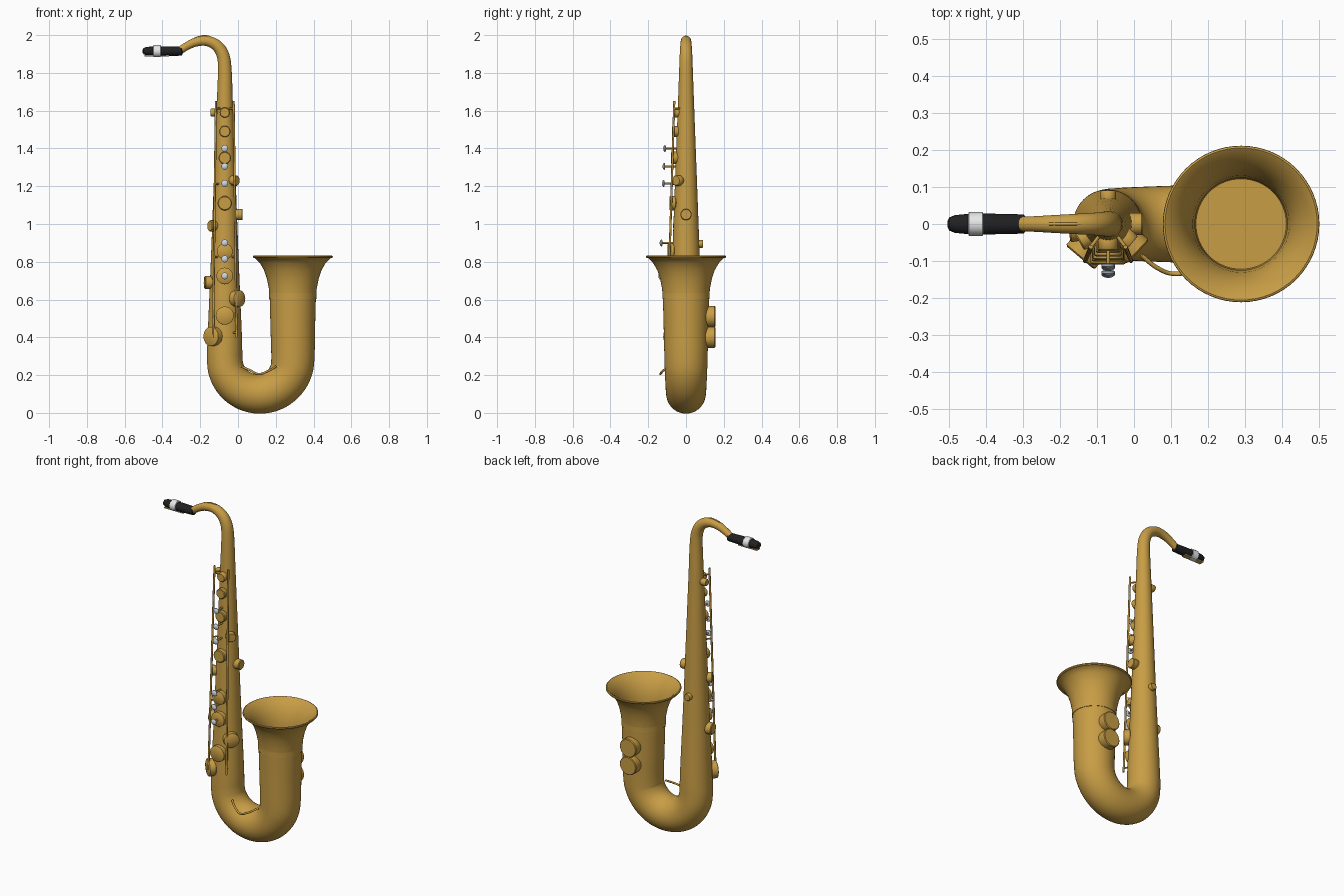
import bpy
import bmesh
from math import cos, sin, tau, radians
from mathutils import Vector

if "Cube" in bpy.data.objects:
    bpy.data.objects.remove(bpy.data.objects["Cube"])


def make_material(name, red, green, blue):
    material = bpy.data.materials.new(name)
    material.use_nodes = True
    colour = (red, green, blue, 1)
    material.diffuse_color = colour
    material.node_tree.nodes["Principled BSDF"].inputs["Base Color"].default_value = colour
    return material


BRASS = make_material("brass", .58, .34, .06)
EBONITE = make_material("black ebonite", .015, .015, .015)
SILVER = make_material("silver band", .8, .8, .8)
PEARL = make_material("pearl", .62, .68, .76)
CANE = make_material("cane reed", .58, .38, .14)


def finish(bm, name, material):
    bmesh.ops.recalc_face_normals(bm, faces=bm.faces)
    mesh = bpy.data.meshes.new(name)
    bm.to_mesh(mesh)
    bm.free()
    mesh.materials.append(material)
    mesh.shade_smooth()
    mesh.set_sharp_from_angle(angle=radians(40))
    obj = bpy.data.objects.new(name, mesh)
    bpy.context.collection.objects.link(obj)
    return obj


def skin(bm, rings):
    """Join neighbouring rings of vertices with quads."""
    for low, high in zip(rings, rings[1:]):
        for i in range(len(low)):
            j = (i + 1) % len(low)
            bm.faces.new((low[i], low[j], high[j], high[i]))


def lathe(name, profile, origin, axis, material, sides=32, scale=(1, 1, 1)):
    """Turn (radius, height) pairs about an axis and cap both ends."""
    bm = bmesh.new()
    turn = Vector((0, 0, 1)).rotation_difference(Vector(axis))
    rings = []
    for radius, height in profile:
        points = [Vector((radius * cos(tau * i / sides), radius * sin(tau * i / sides), height))
                  for i in range(sides)]
        rings.append([bm.verts.new(Vector(origin) + (turn @ p) * Vector(scale)) for p in points])
    skin(bm, rings)
    bm.faces.new(rings[0])
    bm.faces.new(rings[-1])
    return finish(bm, name, material)


def rod(name, points, radius, smooth=False):
    """Round rod through a list of points."""
    curve = bpy.data.curves.new(name, "CURVE")
    curve.dimensions = "3D"
    curve.bevel_depth = radius
    curve.bevel_resolution = 2
    curve.use_fill_caps = True
    spline = curve.splines.new("BEZIER")
    spline.bezier_points.add(len(points) - 1)
    for target, point in zip(spline.bezier_points, points):
        target.co = point
        target.handle_left_type = target.handle_right_type = "AUTO" if smooth else "VECTOR"
    curve.materials.append(BRASS)
    obj = bpy.data.objects.new(name, curve)
    bpy.context.collection.objects.link(obj)
    return obj


def blend(a, b, c, d, t):
    """Smooth interpolation from b to c."""
    return .5 * (2 * b + (c - a) * t + (2 * a - 5 * b + 4 * c - d) * t * t
                 + (3 * b - a - 3 * c + d) * t ** 3)


# Conical tube: neck, body, bow and lower bell as (x, z, radius)
neck = [(-.32, 1.91, .02), (-.27, 1.942, .021), (-.22, 1.964, .024), (-.165, 1.969, .027),
        (-.115, 1.947, .03), (-.082, 1.9, .033), (-.07, 1.82, .036)]
body = [(-.07, 1.6, .044), (-.07, 1.2, .059), (-.07, .8, .074), (-.07, .4, .091)]
bow = []
for step in range(9):
    angle = tau / 2 * (1 + step / 8)
    bow.append((.11 + .18 * cos(angle), .28 + .18 * sin(angle), .094 + .0025 * step))
keys = [Vector(p) for p in neck + body + bow + [(.29, .45, .118), (.29, .6, .122)]]

samples = []
padded = [keys[0] * 2 - keys[1]] + keys + [keys[-1] * 2 - keys[-2]]
for k in range(len(keys) - 1):
    samples += [blend(*padded[k:k + 4], t / 5) for t in range(5)]
samples.append(keys[-1])

bm = bmesh.new()
rings = []
for k, (x, z, radius) in enumerate(samples):
    ahead = samples[min(k + 1, len(samples) - 1)]
    behind = samples[max(k - 1, 0)]
    along = Vector((ahead.x - behind.x, 0, ahead.y - behind.y)).normalized()
    across = Vector((along.z, 0, -along.x))
    rings.append([bm.verts.new(Vector((x, 0, z)) + across * radius * cos(tau * i / 48)
                               + Vector((0, radius * sin(tau * i / 48), 0))) for i in range(48)])
skin(bm, rings)
bm.faces.new(rings[0])
finish(bm, "tube", BRASS)

# Flared bell with rolled rim and hollow mouth
flare = [(.122, .6), (.127, .66), (.137, .71), (.152, .755), (.175, .795), (.2, .819)]
rim = [(.208, .82), (.212, .825), (.211, .831), (.206, .833), (.201, .83)]
inside = [(max(radius - .006, .125), height + .004) for radius, height in reversed(flare[:-1])]
lathe("bell", flare + rim + inside, (.29, 0, 0), (0, 0, 1), BRASS, 64)

# Mouthpiece, band and reed
tip = (-.295, 0, 1.915)
lathe("mouthpiece", [(.02, 0), (.026, .003), (.028, .09), (.028, .15), (.024, .19), (.018, .205),
                     (.008, .21)], tip, (-1, 0, 0), EBONITE, scale=(1, 1, .92))
lathe("mouthpiece_band", [(.027, .113), (.032, .115), (.032, .152), (.027, .154)],
      tip, (-1, 0, 0), SILVER)
bm = bmesh.new()
bmesh.ops.create_cube(bm, size=1)
for v in bm.verts:
    v.co = Vector((-.43, 0, 1.89)) + v.co * Vector((.13, .03, .007))
finish(bm, "reed", CANE)


# Key cups on the body
def bore(z):
    return .044 + (1.6 - z) * .0375


def key_cup(name, z, radius, angle, reach=.025):
    start = bore(z) - .012
    end = bore(z) + reach
    facing = (cos(radians(angle)), sin(radians(angle)), 0)
    profile = [(radius * .9, start), (radius, start + .004), (radius, end - .004),
               (radius * .88, end)]
    lathe(name, profile, (-.07, 0, z), facing, BRASS, 24)


front_cups = [(1.59, .027), (1.49, .03), (1.35, .033), (1.11, .038), (.855, .042),
              (.725, .044), (.515, .048)]
for number, (z, radius) in enumerate(front_cups):
    key_cup(f"front_key_{number + 1}", z, radius, -90)
side_cups = [(1.59, .021, 180, .03), (1.23, .028, -40, .025), (1.05, .03, 0, .03),
             (.99, .03, -150, .025), (.895, .021, 90, .02), (.69, .035, -172, .03),
             (.605, .044, -43, .03), (.405, .051, -130, .03)]
for number, (z, radius, angle, reach) in enumerate(side_cups):
    key_cup(f"side_key_{number + 1}", z, radius, angle, reach)

# Pearl finger buttons on stems
for number, z in enumerate((1.4, 1.305, 1.215, .9, .815, .725)):
    depth = bore(z) + .055
    rod(f"button_stem_{number + 1}", [(-.07, -bore(z) + .01, z), (-.07, -depth, z)], .005)
    lathe(f"pearl_button_{number + 1}", [(.013, 0), (.018, .003), (.018, .007), (.012, .012),
                                         (.004, .014)], (-.07, -depth, z), (0, -1, 0), PEARL, 20)

# Paired cups on the back of the bell
for name, z in (("upper_bell_key", .51), ("lower_bell_key", .4)):
    lathe(name, [(.052, .09), (.056, .1), (.056, .151), (.052, .155)],
          (.29, 0, z), (0, 1, 0), BRASS)

# Long key rods and their posts
for name, side in (("right", -1), ("left", 1)):
    top = Vector((-.07 + side * .047, -.062, 1.65))
    bottom = Vector((-.07 + side * .062, -.1, .4))
    rod(f"{name}_key_rod", [top, bottom], .006)
    for number, t in enumerate((.03, .35, .66, .98)):
        point = top.lerp(bottom, t)
        rod(f"{name}_rod_post_{number + 1}", [point, (-.07, 0, point.z)], .005)

# Octave key on the neck and guard wire at the bow
rod("octave_key", [(-.23, 0, 1.985), (-.17, 0, 1.996), (-.12, 0, 1.978)], .004, True)
rod("bow_guard", [(.02, -.085, .245), (.065, -.12, .225), (.11, -.135, .206),
                  (.155, -.125, .22), (.2, -.085, .245)], .006, True)
